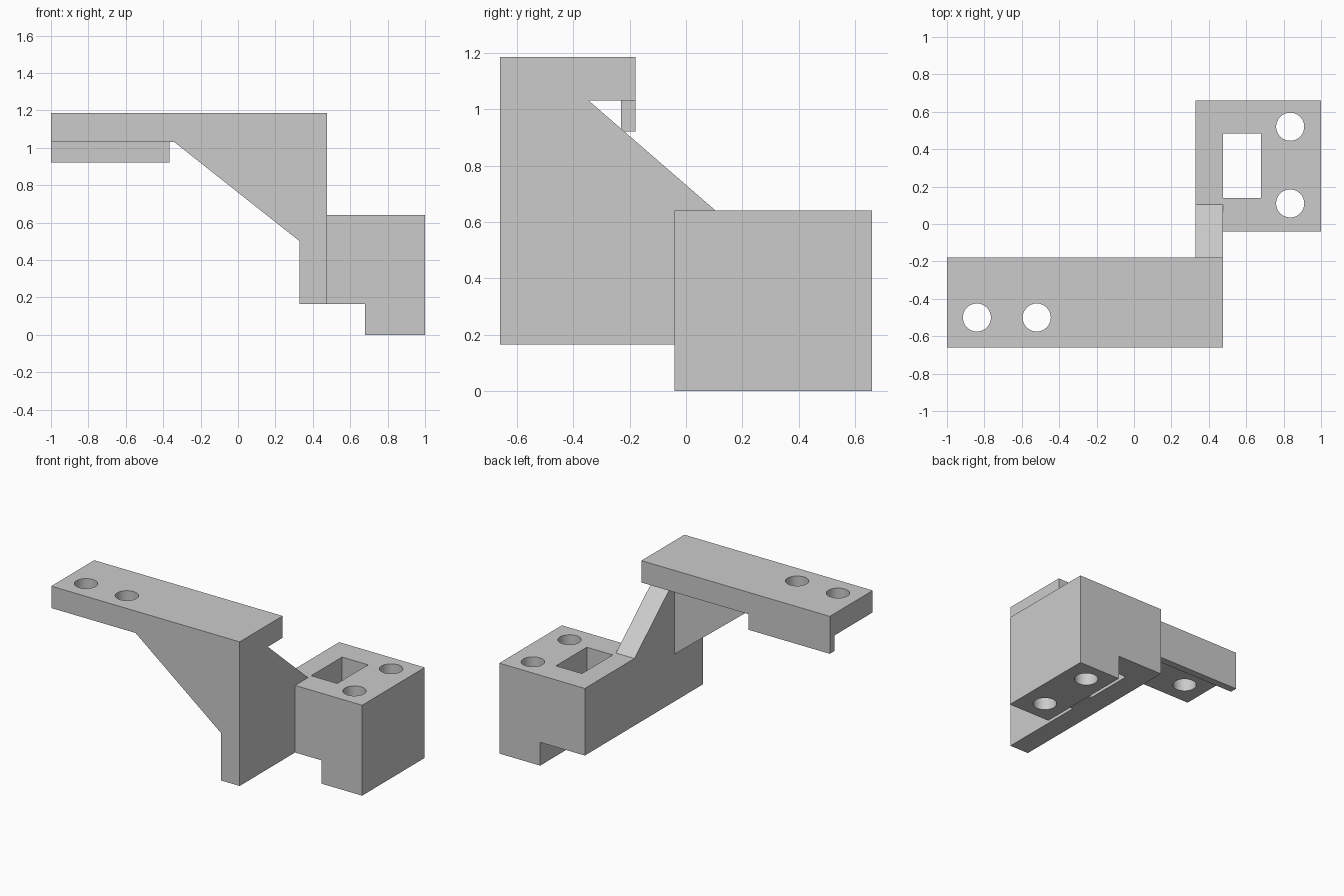
import bpy
import bmesh
from mathutils import Vector

cube = bpy.data.objects.get("Cube")
if cube:
    bpy.data.objects.remove(cube, do_unlink=True)

grey = bpy.data.materials.new("plain grey")
grey.use_nodes = True
GREY = (0.6, 0.6, 0.6, 1)
grey.diffuse_color = GREY
grey.node_tree.nodes["Principled BSDF"].inputs["Base Color"].default_value = GREY


def add_object(name, bm):
    bmesh.ops.recalc_face_normals(bm, faces=bm.faces)
    mesh = bpy.data.meshes.new(name)
    bm.to_mesh(mesh)
    bm.free()
    mesh.materials.append(grey)
    obj = bpy.data.objects.new(name, mesh)
    bpy.context.collection.objects.link(obj)
    return obj


def prism(name, profile, axis, start, end):
    """Extrude a profile along x (profile in y, z) or y (profile in x, z)."""
    bm = bmesh.new()
    if axis == "x":
        points, step = [(start, a, b) for a, b in profile], (end - start, 0, 0)
    else:
        points, step = [(a, start, b) for a, b in profile], (0, end - start, 0)
    face = bm.faces.new([bm.verts.new(p) for p in points])
    moved = bmesh.ops.extrude_face_region(bm, geom=[face])["geom"]
    verts = [v for v in moved if isinstance(v, bmesh.types.BMVert)]
    bmesh.ops.translate(bm, verts=verts, vec=Vector(step))
    return add_object(name, bm)


def box(name, x0, x1, y0, y1, z0, z1):
    return prism(name, [(x0, z0), (x1, z0), (x1, z1), (x0, z1)], "y", y0, y1)


def hole_cutter(x, y):
    bm = bmesh.new()
    bmesh.ops.create_cone(bm, cap_ends=True, segments=48, radius1=0.075,
                          radius2=0.075, depth=4)
    bmesh.ops.translate(bm, verts=bm.verts, vec=Vector((x, y, 0)))
    return add_object("hole_cutter", bm)


def cut(obj, cutters):
    bpy.context.view_layer.objects.active = obj
    for cutter in cutters:
        cutter.hide_render = True
        mod = obj.modifiers.new("cut", "BOOLEAN")
        mod.operation = "DIFFERENCE"
        mod.solver = "EXACT"
        mod.object = cutter
        bpy.ops.object.modifier_apply(modifier=mod.name)
        bpy.data.objects.remove(cutter, do_unlink=True)
    bpy.ops.object.select_all(action="DESELECT")
    obj.select_set(True)
    bpy.ops.object.shade_smooth_by_angle()


# Shared planes
FRONT, BACK = -0.66, 0.66
WALL_IN, WALL_OUT = 0.33, 0.475
BASE, BLOCK_TOP = 0.165, 0.64
PLATE_LOW, PLATE_TOP = 1.03, 1.185
BLOCK_FRONT, RIB_BACK = -0.04, -0.345

# Upper mounting arm with its two screw holes
arm = box("top_arm", -1, WALL_OUT, FRONT, -0.18, PLATE_LOW, PLATE_TOP)
cut(arm, [hole_cutter(x, -0.5) for x in (-0.84, -0.52)])

# Locating lip under the back edge of the arm
box("arm_lip", -1, -0.365, -0.23, -0.18, 0.92, PLATE_LOW)

# Upright wall with a sloping back edge that lands on the block
prism("upright_wall",
      [(FRONT, BASE), (BLOCK_FRONT, BASE), (BLOCK_FRONT, BLOCK_TOP),
       (0.105, BLOCK_TOP), (RIB_BACK, PLATE_LOW), (FRONT, PLATE_LOW)],
      "x", WALL_IN, WALL_OUT)

# Triangular brace between wall and arm
prism("arm_brace",
      [(WALL_IN, 0.5), (WALL_IN, PLATE_LOW), (-0.34, PLATE_LOW)],
      "y", FRONT, RIB_BACK)

# Stepped mounting block with a window and two screw holes
block = prism("mounting_block",
              [(WALL_IN, BASE), (0.68, BASE), (0.68, 0), (1, 0),
               (1, BLOCK_TOP), (WALL_IN, BLOCK_TOP)],
              "y", BLOCK_FRONT, BACK)
window = box("window_cutter", WALL_OUT, 0.679, 0.14, 0.485, -1, 2)
cut(block, [window] + [hole_cutter(0.835, y) for y in (0.11, 0.52)])
